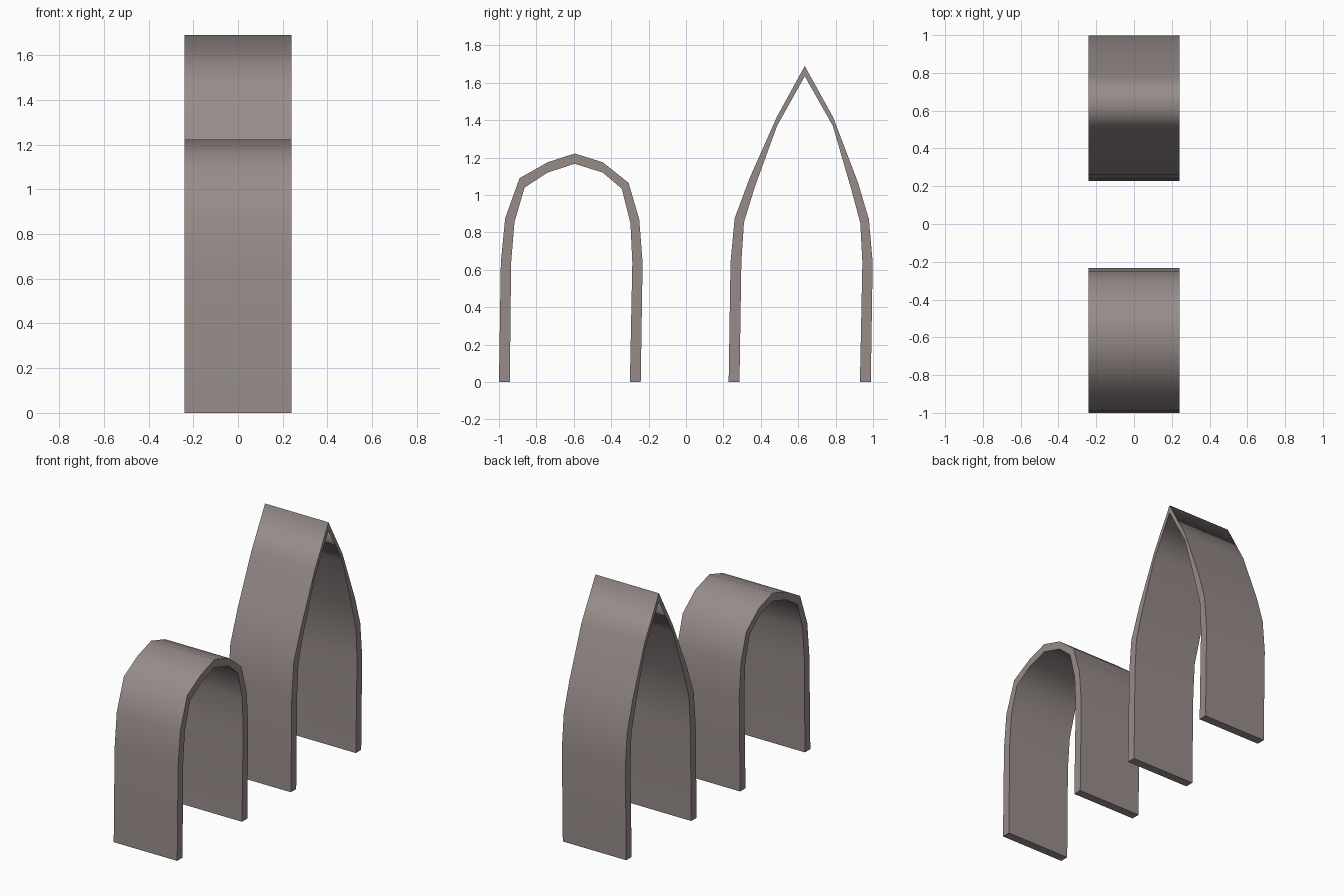
import bpy, bmesh

if "Cube" in bpy.data.objects:
    bpy.data.objects.remove(bpy.data.objects["Cube"])

HALF_DEPTH = 0.24

stone = bpy.data.materials.new("warm_grey_stone")
stone.diffuse_color = (0.31, 0.265, 0.255, 1)
stone.use_nodes = True
stone.node_tree.nodes["Principled BSDF"].inputs["Base Color"].default_value = stone.diffuse_color


def arch(name, outer, inner):
    """Bent strip: outer and inner (y, z) profiles swept along x."""
    bm = bmesh.new()
    rings = []
    for (yo, zo), (yi, zi) in zip(outer, inner):
        rings.append([bm.verts.new(c) for c in (
            (-HALF_DEPTH, yo, zo), (HALF_DEPTH, yo, zo),
            (HALF_DEPTH, yi, zi), (-HALF_DEPTH, yi, zi))])
    for a, b in zip(rings, rings[1:]):
        for i in range(4):
            j = (i + 1) % 4
            bm.faces.new((a[i], a[j], b[j], b[i]))
    # feet
    bm.faces.new(rings[0])
    bm.faces.new(rings[-1])
    bmesh.ops.recalc_face_normals(bm, faces=bm.faces)
    # smooth along the sweep, crisp along the rims and feet
    for f in bm.faces:
        f.smooth = True
    for r in rings:
        for v in r:
            for e in v.link_edges:
                o = e.other_vert(v)
                if o not in r:
                    e.smooth = False
    for r in (rings[0], rings[-1]):
        for e in bm.edges:
            if e.verts[0] in r and e.verts[1] in r:
                e.smooth = False
    me = bpy.data.meshes.new(name)
    bm.to_mesh(me)
    bm.free()
    me.materials.append(stone)
    ob = bpy.data.objects.new(name, me)
    bpy.context.collection.objects.link(ob)


# rounded arch
arch("round_arch",
     [(-1, 0), (-.99, .64), (-.967, .875), (-.89, 1.09), (-.74, 1.175), (-.595, 1.222),
      (-.445, 1.175), (-.307, 1.065), (-.25, .87), (-.232, .64), (-.242, 0)],
     [(-.942, 0), (-.935, .64), (-.917, .855), (-.863, 1.04), (-.74, 1.12), (-.595, 1.167),
      (-.445, 1.12), (-.343, 1.033), (-.297, .85), (-.287, .64), (-.3, 0)])

# pointed arch
arch("pointed_arch",
     [(.228, 0), (.238, .64), (.26, .875), (.34, 1.09), (.487, 1.42), (.635, 1.69),
      (.787, 1.415), (.92, 1.065), (.978, .87), (.998, .64), (.988, 0)],
     [(.286, 0), (.296, .64), (.31, .855), (.367, 1.04), (.487, 1.37), (.635, 1.635),
      (.785, 1.37), (.883, 1.033), (.932, .85), (.943, .64), (.93, 0)])
